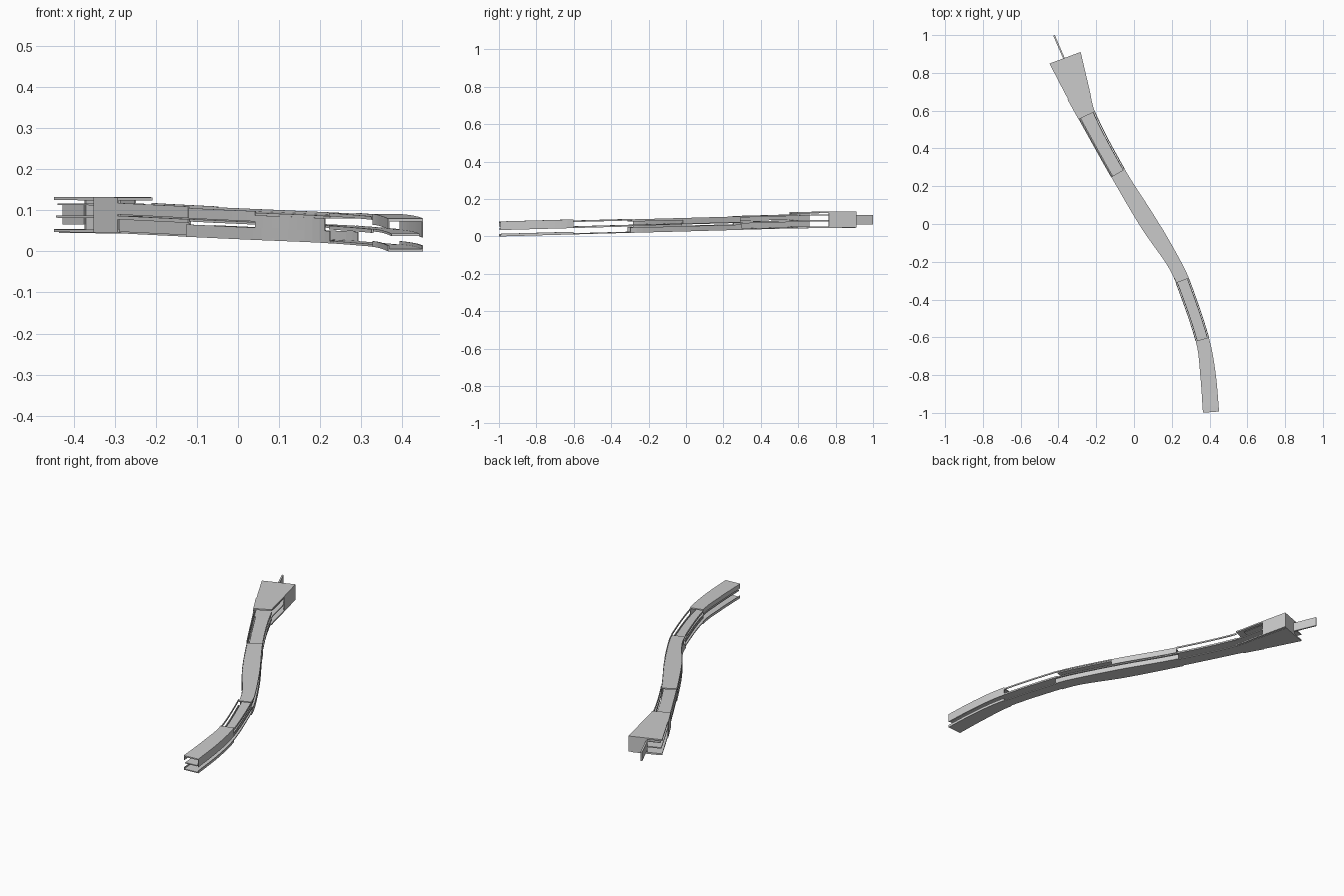
import bpy, bmesh, math
from mathutils import Vector

if "Cube" in bpy.data.objects:
    bpy.data.objects.remove(bpy.data.objects["Cube"])

# centreline of the curved walkway: y, x, half width
PATH = [(-1.0, .408, .043), (-.8, .392, .041), (-.62, .364, .036), (-.3, .256, .036),
        (-.2, .207, .036), (0, .08, .046), (.27, -.085, .041), (.57, -.247, .046),
        (.70, -.298, .064), (.88, -.365, .088)]


def slope(i, k):
    a, b = PATH[max(i - 1, 0)], PATH[min(i + 1, len(PATH) - 1)]
    return (b[k] - a[k]) / (b[0] - a[0])


def sample(u, k):
    i = 0
    while i < len(PATH) - 2 and u > PATH[i + 1][0]:
        i += 1
    p, q = PATH[i], PATH[i + 1]
    h = q[0] - p[0]
    t = (u - p[0]) / h
    return ((2*t**3 - 3*t**2 + 1) * p[k] + (t**3 - 2*t**2 + t) * h * slope(i, k)
            + (3*t**2 - 2*t**3) * q[k] + (t**3 - t**2) * h * slope(i + 1, k))


def base(u):
    return .0435 * (min(u, .57) + 1) / 1.57 + .004 * max(u - .57, 0)


def bar(name, u0, u1, a0, a1, z0, z1):
    """Rectangular section swept along the path; a = side position in half widths."""
    n = max(2, int((u1 - u0) / .03))
    bm = bmesh.new()
    rings = []
    for i in range(n + 1):
        u = u0 + (u1 - u0) * i / n
        dx = (sample(u + .01, 1) - sample(u - .01, 1)) / .02
        nor = Vector((1, -dx, 0)).normalized()
        c = Vector((sample(u, 1), u, base(u)))
        w = sample(u, 2)
        rings.append([bm.verts.new(c + nor * w * a + Vector((0, 0, z)))
                      for a, z in ((a0, z0), (a1, z0), (a1, z1), (a0, z1))])
    for r, s in zip(rings, rings[1:]):
        for j in range(4):
            bm.faces.new((r[j], r[(j + 1) % 4], s[(j + 1) % 4], s[j]))
    bm.faces.new(rings[0])
    bm.faces.new(rings[-1])
    bmesh.ops.recalc_face_normals(bm, faces=bm.faces)
    me = bpy.data.meshes.new(name)
    bm.to_mesh(me)
    bm.free()
    ob = bpy.data.objects.new(name, me)
    bpy.context.collection.objects.link(ob)
    return ob


S, E = -.996, .88

# full length floors
bar("lower_floor", S, E, -.85, .85, 0, .006)
bar("middle_floor", S, E, -.8, .8, .037, .043)

# front pavilion
bar("front_roof", S, -.61, -1, 1, .073, .08)
bar("front_base", S, -.61, -1, 1, 0, .006)
bar("front_east_wall", S, -.61, .92, 1, .034, .074)
bar("front_west_wall", S, -.61, -1, -.92, .054, .074)
for side, a in (("west", -1), ("east", .92)):
    bar("front_kerb_" + side, S, -.61, a, a + .08, .005, .014)

# open bridges with raised side rails
for name, u0, u1 in (("south", -.61, -.3), ("north", .27, .575)):
    for side, a in (("west", -1.04), ("east", .92)):
        bar(f"{name}_rail_{side}", u0, u1, a, a + .12, .066, .074)
        bar(f"{name}_deck_edge_{side}", u0, u1, a, a + .12, .034, .043)
bar("north_upper_west_wall", .27, .575, -1.04, -.96, .046, .074)
bar("north_lower_west_wall", .27, .575, -.92, -.84, .004, .037)

# middle pavilion
bar("middle_base", -.31, .28, -1, 1, 0, .006)
bar("middle_roof", -.3, .27, -.95, .95, .060, .066)
bar("middle_east_lower_wall", -.31, .28, .93, 1, .004, .028)
bar("middle_east_upper_wall", -.04, .27, .93, 1, .04, .072)
bar("middle_west_lower_wall", -.3, .28, -1, -.93, .004, .03)
bar("middle_west_tall_wall", -.27, .0, -1, -.93, .03, .06)
bar("middle_west_upper_wall", .0, .27, -1, -.93, .045, .07)
bar("middle_east_rail", -.3, -.04, .93, 1.03, .066, .072)

# rear pavilion
bar("rear_roof", .575, E, -1, 1, .08, .088)
bar("rear_ceiling", .62, E, -.9, .9, .068, .072)
bar("rear_floor", .575, E, -.95, .95, .037, .043)
bar("rear_base", .575, E, -1, 1, .002, .009)
bar("rear_west_wall", .575, .68, -1.06, -.98, .002, .088)
bar("rear_east_wall", .74, E, .94, 1, .002, .088)
bar("rear_end_wall", E - .008, E, -.1, 1, .005, .084)

# thin upright fin at the far end
bpy.ops.mesh.primitive_cube_add(size=1)
fin = bpy.context.object
fin.name = "end_fin"
p, q = Vector((-.37, .875, .09)), Vector((-.423, .998, .09))
fin.location = (p + q) / 2
fin.scale = ((q - p).length, .009, .05)
fin.rotation_euler.z = math.atan2(q.y - p.y, q.x - p.x)
